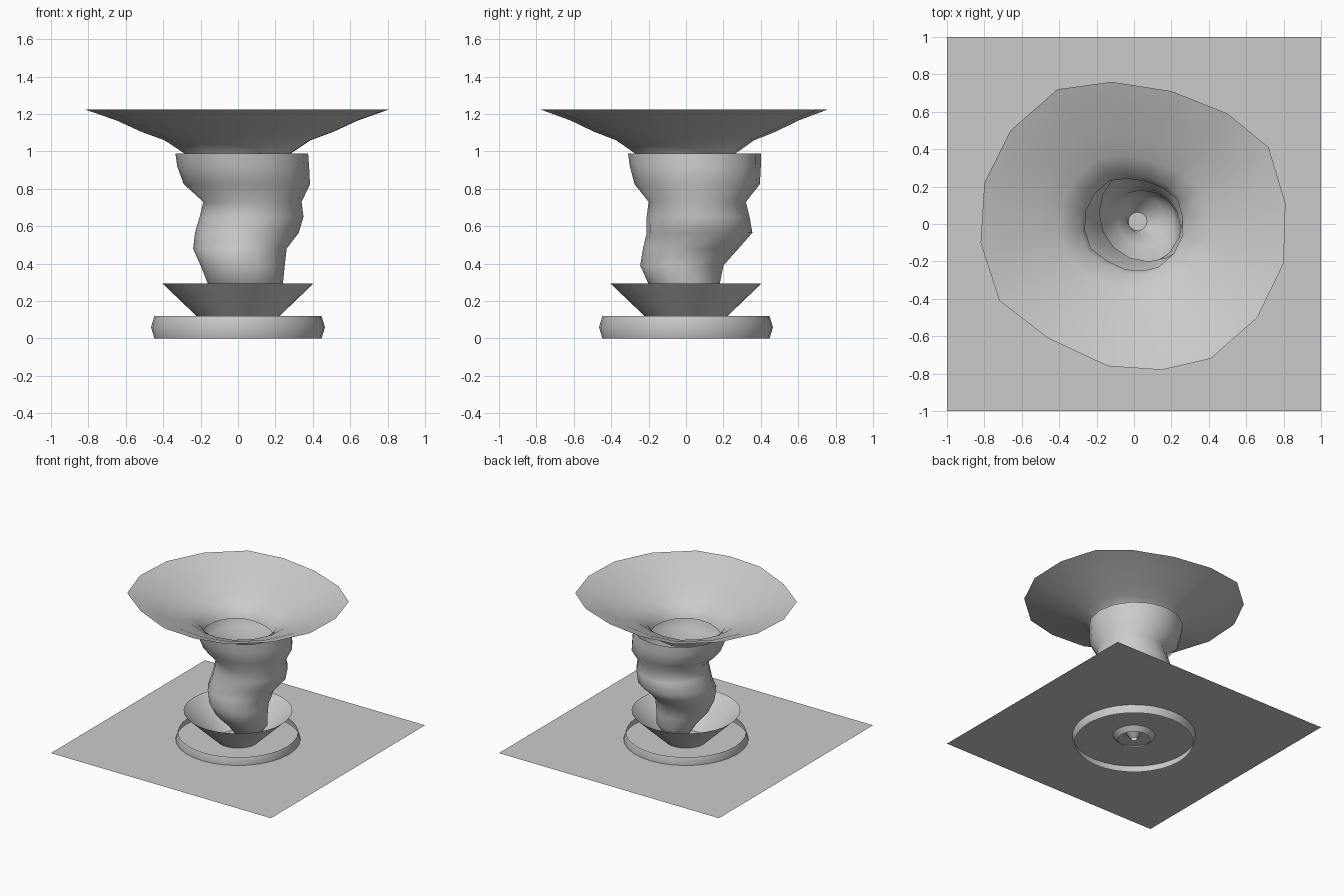
import bpy, math

if "Cube" in bpy.data.objects:
    bpy.data.objects.remove(bpy.data.objects["Cube"])


def loft(name, rings):
    """Open smooth skin through equally sized rings of points."""
    n = len(rings[0])
    verts = [p for ring in rings for p in ring]
    faces = [(k * n + i, k * n + (i + 1) % n, (k + 1) * n + (i + 1) % n, (k + 1) * n + i)
             for k in range(len(rings) - 1) for i in range(n)]
    me = bpy.data.meshes.new(name)
    me.from_pydata(verts, [], faces)
    me.polygons.foreach_set("use_smooth", [True] * len(faces))
    me.update()
    ob = bpy.data.objects.new(name, me)
    bpy.context.collection.objects.link(ob)
    return ob


def oval(n, cx, cy, rx, ry, z):
    return [(cx + rx * math.cos(2 * math.pi * i / n),
             cy + ry * math.sin(2 * math.pi * i / n), z) for i in range(n)]


# flat ground sheet through the middle of the dust ring
bpy.ops.mesh.primitive_plane_add(size=2, location=(0, 0, 0.06))
bpy.context.object.name = "ground_sheet"

# low open dust ring with a slight bulge
loft("dust_ring", [oval(32, 0, 0, r, r, z)
                   for r, z in [(.447, 0), (.465, .06), (.447, .12)]])

# flared dust skirt
loft("dust_skirt", [oval(32, 0, 0, r, r, z)
                    for r, z in [(.12, .025), (.22, .118), (.405, .295)]])

# twisting funnel: x min, x max, y min, y max, z
sections = [
    (-.025, .025, -.025, .025, .03),
    (-.04, .16, -.06, .14, .12),
    (-.09, .22, -.12, .18, .20),
    (-.16, .24, -.20, .18, .29),
    (-.20, .25, -.245, .20, .39),
    (-.24, .26, -.23, .28, .48),
    (-.23, .325, -.21, .355, .565),
    (-.205, .35, -.21, .34, .65),
    (-.185, .34, -.20, .32, .73),
    (-.29, .385, -.275, .395, .825),
    (-.325, .38, -.30, .40, .92),
    (-.335, .375, -.31, .40, .99),
]
loft("funnel", [oval(16, (a + b) / 2, (c + d) / 2, (b - a) / 2, (d - c) / 2, z)
                for a, b, c, d, z in sections])

# wide cloud dish with an irregular rim
rim = [(.81, .11), (.72, .41), (.5, .59), (.2, .71), (-.12, .76), (-.41, .72),
       (-.66, .5), (-.8, .22), (-.82, -.1), (-.72, -.41), (-.46, -.61), (-.14, -.76),
       (.15, -.78), (.41, -.72), (.66, -.5), (.8, -.21)]
dish = [(.32, .93), (.35, .99), (.48, 1.06), (.63, 1.105), (.79, 1.165), (1, 1.225)]
loft("cloud_dish", [[(x * s, y * s, z) for x, y in rim] for s, z in dish])
